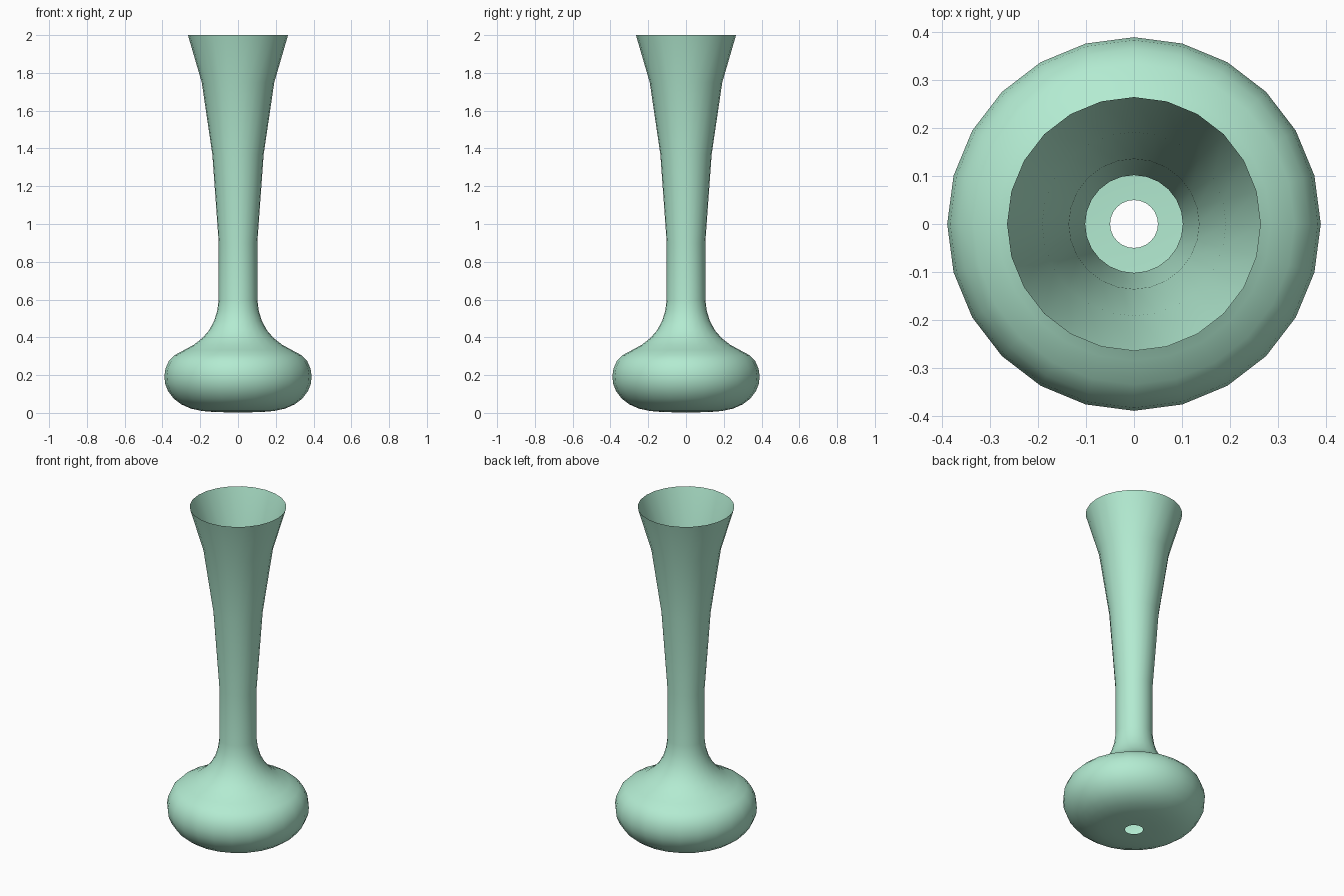
import bpy, math

if "Cube" in bpy.data.objects:
    bpy.data.objects.remove(bpy.data.objects["Cube"])

SEGMENTS = 24

# Vase outline (radius, height), from the hole in the base up to the rim
profile = [
    (0.05, 0.003), (0.12, 0.004), (0.19, 0.010), (0.25, 0.023), (0.30, 0.045),
    (0.34, 0.075), (0.37, 0.115), (0.386, 0.155), (0.39, 0.195), (0.384, 0.235),
    (0.366, 0.275), (0.335, 0.306), (0.285, 0.333), (0.235, 0.360),
    (0.19, 0.395), (0.155, 0.435), (0.127, 0.485), (0.11, 0.54), (0.102, 0.60),
    (0.102, 0.90), (0.136, 1.37), (0.192, 1.75), (0.265, 2.0),
]

# Thin-walled turned body, open at the rim and with a small hole in the base
verts = [(r * math.cos(2 * math.pi * i / SEGMENTS),
          r * math.sin(2 * math.pi * i / SEGMENTS), z)
         for r, z in profile for i in range(SEGMENTS)]
faces = []
for ring in range(len(profile) - 1):
    a = ring * SEGMENTS
    for i in range(SEGMENTS):
        j = (i + 1) % SEGMENTS
        faces.append((a + i, a + j, a + SEGMENTS + j, a + SEGMENTS + i))

mesh = bpy.data.meshes.new("vase")
mesh.from_pydata(verts, [], faces)
mesh.update()
vase = bpy.data.objects.new("vase", mesh)
bpy.context.collection.objects.link(vase)

# Smooth pale green glaze
glaze = bpy.data.materials.new("pale_green_glaze")
glaze.diffuse_color = (0.45, 0.83, 0.64, 1)
glaze.use_nodes = True
glaze.node_tree.nodes["Principled BSDF"].inputs["Base Color"].default_value = glaze.diffuse_color
mesh.materials.append(glaze)
mesh.polygons.foreach_set("use_smooth", [True] * len(mesh.polygons))
mesh.update()
